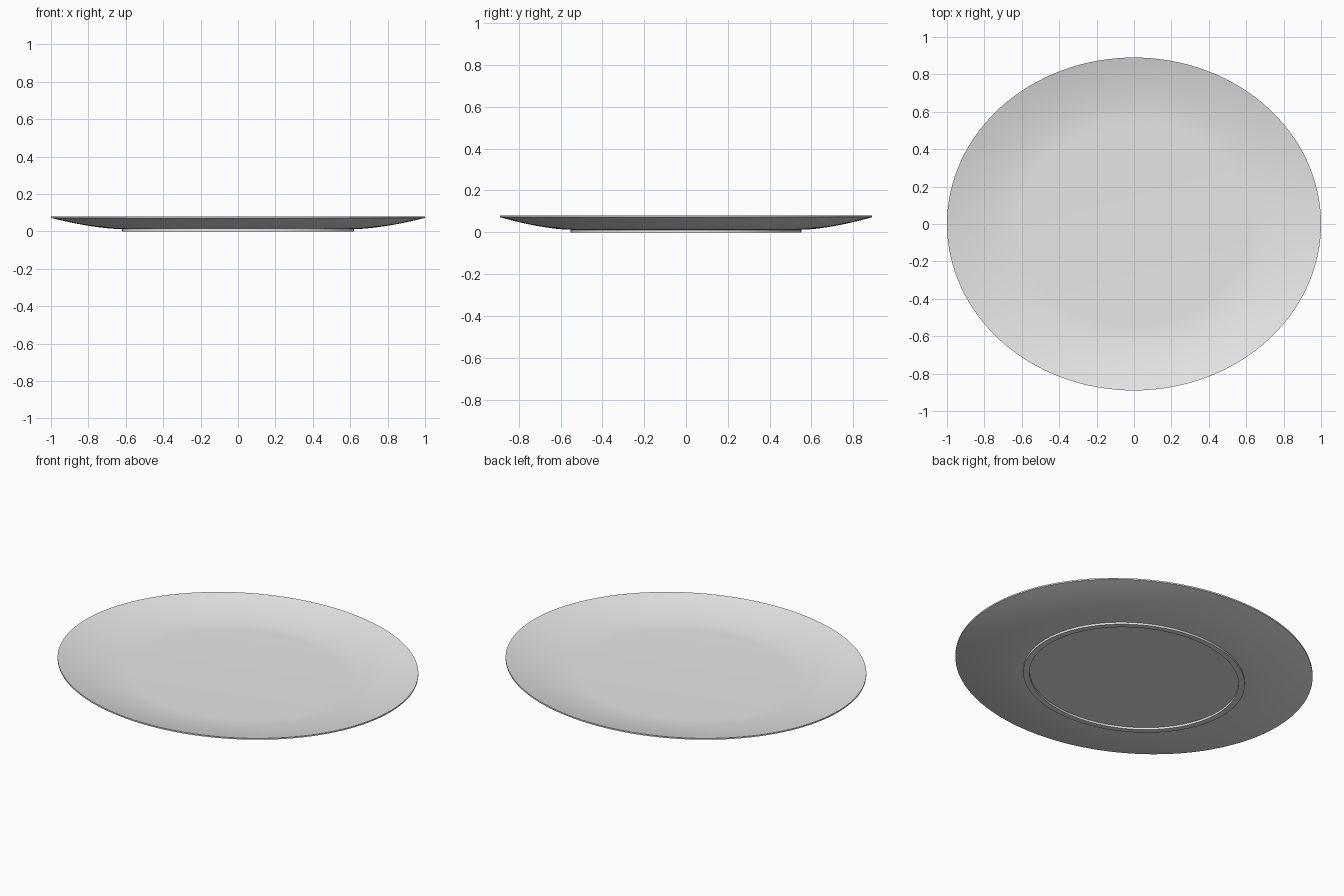
import bpy, bmesh, math

cube = bpy.data.objects.get("Cube")
if cube:
    bpy.data.objects.remove(cube)

SEGMENTS = 128
DEPTH = 0.89          # oval ratio of depth to width
FOOT_IN, FOOT_OUT = 0.585, 0.62
FLOOR, RIM = 0.012, 0.072
THICK = 0.008

grey = bpy.data.materials.new("plain grey")
grey.use_nodes = True
grey.diffuse_color = (0.8, 0.8, 0.8, 1)
grey.node_tree.nodes["Principled BSDF"].inputs["Base Color"].default_value = (0.8, 0.8, 0.8, 1)


def curve(offset, steps=14):
    """Flared wall from the foot to the rim, as (radius, height) points."""
    return [(FOOT_OUT + (1 - FOOT_OUT) * i / steps,
             FLOOR + offset + (RIM - FLOOR) * (i / steps) ** 1.6)
            for i in range(steps + 1)]


def lathe(name, profile):
    """Turn an outline around z; both ends lie on the axis."""
    bm = bmesh.new()
    rings = []
    for r, z in profile:
        if r == 0:
            rings.append([bm.verts.new((0, 0, z))] * SEGMENTS)
        else:
            angles = [math.tau * i / SEGMENTS for i in range(SEGMENTS)]
            rings.append([bm.verts.new((r * math.cos(a), r * DEPTH * math.sin(a), z))
                          for a in angles])
    for low, high in zip(rings, rings[1:]):
        for i in range(SEGMENTS):
            j = (i + 1) % SEGMENTS
            corners = dict.fromkeys((low[i], low[j], high[j], high[i]))
            bm.faces.new(list(corners))
    bmesh.ops.recalc_face_normals(bm, faces=bm.faces)
    mesh = bpy.data.meshes.new(name)
    bm.to_mesh(mesh)
    bm.free()
    mesh.materials.append(grey)
    obj = bpy.data.objects.new(name, mesh)
    bpy.context.collection.objects.link(obj)
    return obj


# Underside with foot ring, then the flared wall, rim and upper face
underside = [(0, FLOOR), (FOOT_IN, FLOOR), (FOOT_IN, 0), (FOOT_OUT, 0)]
upper = curve(THICK)[::-1] + [(0, FLOOR + THICK)]
plate = lathe("oval_plate", underside + curve(0) + upper)

bpy.context.view_layer.objects.active = plate
plate.select_set(True)
bpy.ops.object.shade_smooth_by_angle(angle=math.radians(30))
